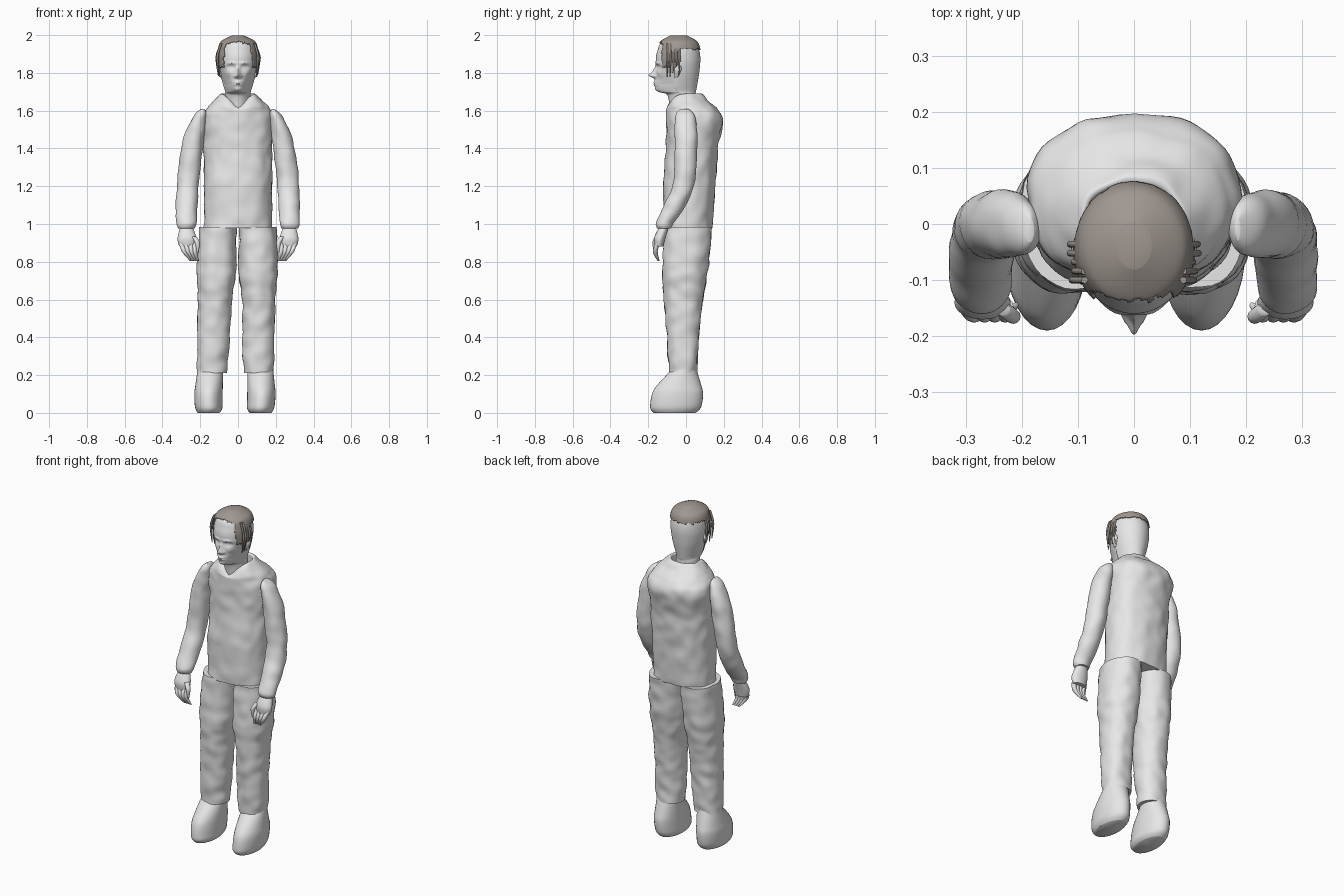
import bpy, bmesh, random
from math import cos, sin, pi, exp, hypot, radians, copysign
from mathutils import Vector, noise

random.seed(4)
cube = bpy.data.objects.get("Cube")
if cube:
    bpy.data.objects.remove(cube, do_unlink=True)


def material(name, colour):
    mat = bpy.data.materials.new(name)
    mat.use_nodes = True
    mat.diffuse_color = (*colour, 1)
    mat.node_tree.nodes["Principled BSDF"].inputs["Base Color"].default_value = (*colour, 1)
    return mat


GREY = material("plain grey", (.8, .8, .8))
BROWN = material("hair brown", (.35, .31, .28))
SIDES = {"left": 1, "right": -1}


def slope(before, here, after):
    """Slope at a section that keeps the outline free of overshoot."""
    down, up = here - before, after - here
    if down * up <= 0:
        return 0
    return copysign(min(abs(down + up) / 2, 2 * abs(down), 2 * abs(up)), down)


def blend(a, b, c, d, t):
    start, end = slope(a, b, c), slope(b, c, d)
    ease = t * t * (3 - 2 * t)
    return b + (c - b) * ease + start * t * (1 - t) ** 2 - end * t * t * (1 - t)


def smooth_sections(sections, steps):
    """Fill in sections between the given ones along a smooth curve."""
    padded = [sections[0], *sections, sections[-1]]
    rows = []
    for group in zip(padded, padded[1:], padded[2:], padded[3:]):
        for j in range(steps):
            rows.append([blend(*values, j / steps) for values in zip(*group)])
    return rows + [sections[-1]]


def section_point(section, angle, power):
    """Point on a rounded cross-section, squarer as the power grows."""
    z, x_low, x_high, front, back = section
    c, s = cos(angle), sin(angle)
    across = copysign(abs(c) ** (2 / power), c)
    along = copysign(abs(s) ** (2 / power), s)
    return Vector(((x_low + x_high + (x_high - x_low) * across) / 2,
                   (front + back + (back - front) * along) / 2, z))


def loft(name, sections, mats=(GREY,), side=1, power=2, segs=32, steps=6,
         rough=0, shape=None, keep=None, paint=None):
    """Rounded body through sections of (z, x low, x high, front, back)."""
    bm = bmesh.new()
    rings = []
    for section in smooth_sections(sections, steps):
        ring = []
        for k in range(segs):
            angle = 2 * pi * k / segs
            point = section_point(section, angle, power)
            point.x *= side
            if rough:
                outward = Vector((cos(angle) * side, sin(angle), 0))
                point += outward * rough * noise.noise(point * 16)
            if shape:
                shape(point, sin(angle))
            ring.append(bm.verts.new(point))
        rings.append(ring)
    for low, high in zip(rings, rings[1:]):
        for k in range(segs):
            bm.faces.new((low[k - 1], low[k], high[k], high[k - 1]))
    bm.faces.new(rings[0])
    bm.faces.new(rings[-1])
    bmesh.ops.recalc_face_normals(bm, faces=bm.faces)
    if keep:
        unwanted = [f for f in bm.faces if not keep(f.calc_center_median())]
        bmesh.ops.delete(bm, geom=unwanted, context='FACES')
    if paint:
        for face in bm.faces:
            face.material_index = paint(face.calc_center_median())
    mesh = bpy.data.meshes.new(name)
    bm.to_mesh(mesh)
    bm.free()
    obj = bpy.data.objects.new(name, mesh)
    bpy.context.collection.objects.link(obj)
    for mat in mats:
        mesh.materials.append(mat)
    bpy.ops.object.select_all(action='DESELECT')
    obj.select_set(True)
    bpy.context.view_layer.objects.active = obj
    bpy.ops.object.shade_smooth_by_angle(angle=radians(50))
    return obj


def tube(name, points, radius, mat, side):
    """Thin strand through a few points, narrowing at its end."""
    rows = []
    for i, (x, y, z) in enumerate(points):
        r = radius * (.4 if i == len(points) - 1 else 1)
        rows.append((z, x - r, x + r, y - r, y + r))
    loft(name, rows, (mat,), side, segs=12, steps=4)


def centred(profile, grow=0):
    """Sections from (z, half width, front, back), optionally enlarged."""
    return [(z + grow, -w - grow, w + grow, front - grow, back + grow)
            for z, w, front, back in profile]


# Jacket body, with a collar that dips into a V at the front
def collar_dip(point, facing):
    if facing < 0 and point.z > 1.6:
        middle = max(0, 1 - abs(point.x) / .09)
        point.z += (point.z - 1.6) * .8 * middle * facing


JACKET = [(.98, .18, -.12, .14), (1.2, .18, -.12, .155), (1.4, .18, -.105, .17),
          (1.55, .19, -.105, .195), (1.61, .165, -.105, .165), (1.65, .13, -.095, .12),
          (1.69, .09, -.07, .08), (1.68, .08, -.06, .07), (1.64, .08, -.06, .07)]
loft("jacket", centred(JACKET), power=2.3, segs=64, steps=9, rough=.008, shape=collar_dip)


# The legs lean slightly to one side towards the ground
def lean(point, facing):
    point.x -= .018 * (1 - point.z)


LEG = [(.21, .045, .205, -.09, .06), (.4, .033, .205, -.1, .067), (.6, .028, .204, -.115, .09),
       (.75, .006, .215, -.125, .115), (.985, .006, .203, -.115, .138)]
BOOT = [(0, .08, .195, -.17, .05), (.03, .065, .21, -.19, .08), (.1, .065, .215, -.18, .09),
        (.15, .065, .21, -.15, .08), (.23, .065, .2, -.075, .055)]
SLEEVE = [(.975, .23, .315, -.15, -.08), (1, .22, .326, -.16, -.07), (1.1, .215, .328, -.115, 0),
          (1.25, .205, .32, -.063, .05), (1.45, .18, .29, -.06, .06), (1.57, .165, .235, -.055, .045),
          (1.61, .18, .19, -.03, .01)]
PALM = [(.88, .23, .31, -.165, -.12), (.92, .22, .32, -.17, -.11), (.985, .24, .305, -.14, -.09)]

for label, side in SIDES.items():
    loft(label + "_trouser_leg", LEG, side=side, power=2.2, segs=40, steps=14,
         rough=.008, shape=lean)
    loft(label + "_boot", BOOT, side=side, shape=lean)
    loft(label + "_sleeve", SLEEVE, side=side, steps=9, rough=.005)

    # Hand with fingers curling in towards the thigh
    loft(label + "_palm", PALM, side=side)
    for i, finger in enumerate(("little", "ring", "middle", "index")):
        knuckle = Vector((.3 - i * .024, -.145, .905))
        tip = Vector((.25 - i * .013, -.145, .805))
        bend = knuckle.lerp(tip, .5) + Vector((.01, -.018, 0))
        tube(f"{label}_{finger}_finger", [knuckle, bend, tip], .013, GREY, side)
    tube(label + "_thumb", [(.235, -.15, .935), (.215, -.165, .9), (.214, -.165, .85)],
         .013, GREY, side)

# Head as (z, half width, front, back), sculpted with soft bumps
HEAD = [(1.6, .065, -.085, .05), (1.685, .065, -.1, .05), (1.702, .068, -.148, .053),
        (1.74, .08, -.164, .06), (1.8, .095, -.16, .07), (1.87, .103, -.16, .076),
        (1.92, .1, -.15, .07), (1.96, .085, -.132, .054), (1.992, .025, -.075, 0)]


def bump(point, x, z, wide, tall):
    return exp(-((abs(point.x) - x) / wide) ** 2 - ((point.z - z) / tall) ** 2)


def sculpt_face(point, facing):
    if facing >= 0:
        return
    jaw = min(1, max(0, (1.84 - point.z) * 10))
    point.x *= 1 - .3 * jaw * min(1, max(0, (-.03 - point.y) * 10))
    nose = .034 * bump(point, 0, 1.787, .014, .014) + .014 * bump(point, 0, 1.81, .01, .02)
    nostrils = .01 * bump(point, .017, 1.782, .007, .007)
    eyes = .007 * bump(point, .036, 1.829, .012, .006) - .014 * bump(point, .036, 1.83, .02, .011)
    brows = .006 * bump(point, .034, 1.852, .026, .007)
    cheeks = .006 * bump(point, .05, 1.795, .018, .016)
    lips = .01 * bump(point, 0, 1.745, .023, .012) - .008 * bump(point, 0, 1.745, .025, .002)
    chin = .006 * bump(point, 0, 1.712, .02, .011)
    forward = nose + nostrils + eyes + brows + cheeks + lips + chin
    point.y -= forward * min(1, -2 * facing)


loft("head", centred(HEAD), segs=112, steps=14, shape=sculpt_face)


# Hair shell over the top and temples, with a thin patch at the crown
def hair_area(centre):
    ragged = .012 * noise.noise(centre * 60)
    x, y, z = abs(centre.x), centre.y + ragged, centre.z + ragged
    top = z > 1.955 and y > -.135
    back = z > 1.925 and y > -.05
    temple = z > 1.83 and -.125 < y < -.035 and x > .06
    return top or back or temple


def crown_patch(centre):
    around = hypot(centre.x, centre.y + .045)
    return 0 if .02 < around < .03 and centre.y > -.04 else 1


hair = loft("hair", centred(HEAD, grow=.006), (GREY, BROWN), segs=96, steps=12,
            keep=hair_area, paint=crown_patch)
hair.modifiers.new("thickness", 'SOLIDIFY').thickness = .005

# Ears and loose locks at the sides of the head
EAR = [(1.775, .088, .094, -.06, -.045), (1.82, .088, .112, -.062, -.024),
       (1.84, .096, .108, -.05, -.03)]
for label, side in SIDES.items():
    loft(label + "_ear", EAR, side=side, segs=20)
    for i in range(5):
        y = -.1 + i * .016
        out = random.uniform(.104, .116)
        end = random.uniform(1.77, 1.84)
        tube(f"{label}_lock_{i}", [(.088, y, 1.955), (out, y, 1.88), (out - .01, y, end)],
             .006, BROWN, side)
